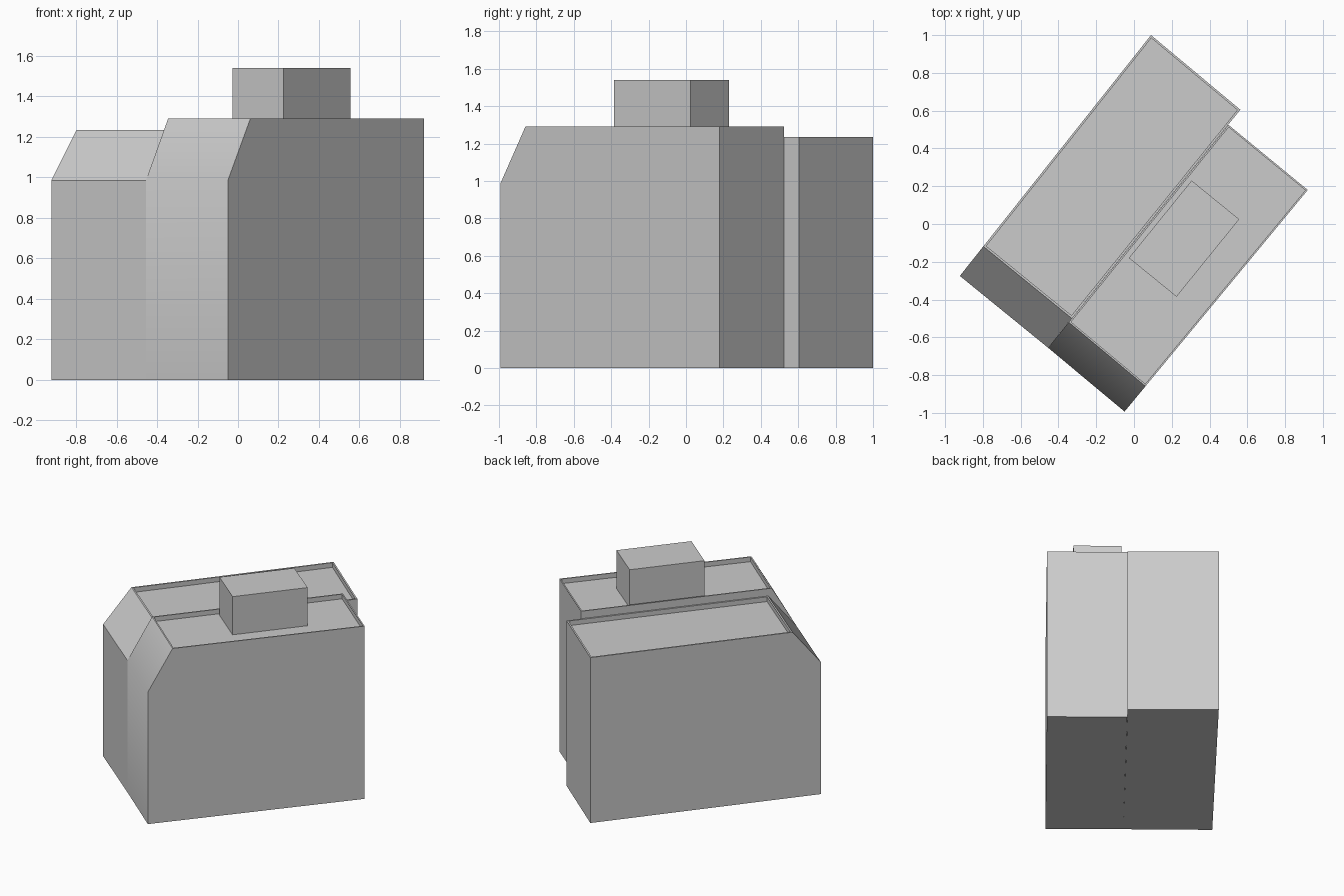
import bpy, bmesh, math
from mathutils import Vector

cube = bpy.data.objects.get("Cube")
if cube:
    bpy.data.objects.remove(cube, do_unlink=True)

grey = bpy.data.materials.new("plain grey")
grey.use_nodes = True
colour = (0.6, 0.6, 0.6, 1)
grey.diffuse_color = colour
grey.node_tree.nodes["Principled BSDF"].inputs["Base Color"].default_value = colour


def finish(name, bm):
    """Turn a bmesh into a shaded object with the wall colour."""
    bmesh.ops.recalc_face_normals(bm, faces=bm.faces)
    mesh = bpy.data.meshes.new(name)
    bm.to_mesh(mesh)
    bm.free()
    mesh.materials.append(grey)
    obj = bpy.data.objects.new(name, mesh)
    bpy.context.collection.objects.link(obj)
    bpy.ops.object.select_all(action='DESELECT')
    obj.select_set(True)
    bpy.context.view_layer.objects.active = obj
    bpy.ops.object.shade_smooth_by_angle(angle=math.radians(30))
    return obj


def block(name, footprint, height, eave, setback, rim, depth):
    """House block with a sloped front and a roof sunk behind a thin parapet.
    The footprint runs front left, front right, back right, back left."""
    fl, fr, br, bl = [Vector((x, y, 0)) for x, y in footprint]
    up = Vector((0, 0, height))
    ridge_l = fl + (bl - fl).normalized() * setback + up
    ridge_r = fr + (br - fr).normalized() * setback + up
    lift = Vector((0, 0, eave))
    bm = bmesh.new()
    a, b, c, d = [bm.verts.new(p) for p in (fl, fr, br, bl)]
    ea, eb = bm.verts.new(fl + lift), bm.verts.new(fr + lift)
    ra, rb = bm.verts.new(ridge_l), bm.verts.new(ridge_r)
    tc, td = bm.verts.new(br + up), bm.verts.new(bl + up)
    for loop in ((d, c, b, a), (a, b, eb, ea), (ea, eb, rb, ra),
                 (b, c, tc, rb, eb), (c, d, td, tc), (d, a, ea, ra, td)):
        bm.faces.new(loop)
    roof = bm.faces.new((ra, rb, tc, td))
    bm.normal_update()
    # Parapet rim, then the sunken roof
    bmesh.ops.inset_individual(bm, faces=[roof], thickness=rim)
    bmesh.ops.inset_individual(bm, faces=[roof], thickness=0, depth=-depth)
    return finish(name, bm)


def box(name, footprint, bottom, top):
    """Upright box over a four-sided footprint."""
    bm = bmesh.new()
    base = bm.faces.new([bm.verts.new((x, y, bottom)) for x, y in footprint])
    grown = bmesh.ops.extrude_face_region(bm, geom=[base], use_keep_orig=True)
    verts = [g for g in grown["geom"] if isinstance(g, bmesh.types.BMVert)]
    bmesh.ops.translate(bm, verts=verts, vec=(0, 0, top - bottom))
    return finish(name, bm)


EAVE = 0.985
DEPTH = 0.035
party_front = (-0.455, -0.655)

# Long, lower block
block("long_block", [(-0.922, -0.275), party_front, (0.563, 0.605), (0.09, 1.0)],
      1.235, EAVE, 0.2, 0.016, DEPTH)

# Short, higher block
block("short_block", [party_front, (-0.05, -0.993), (0.92, 0.18), (0.5, 0.525)],
      1.29, EAVE, 0.174, 0.013, DEPTH)

# Rooftop box on the short block
box("rooftop_box", [(-0.027, -0.18), (0.225, -0.385), (0.557, 0.025), (0.305, 0.23)],
    1.29 - DEPTH, 1.54)
